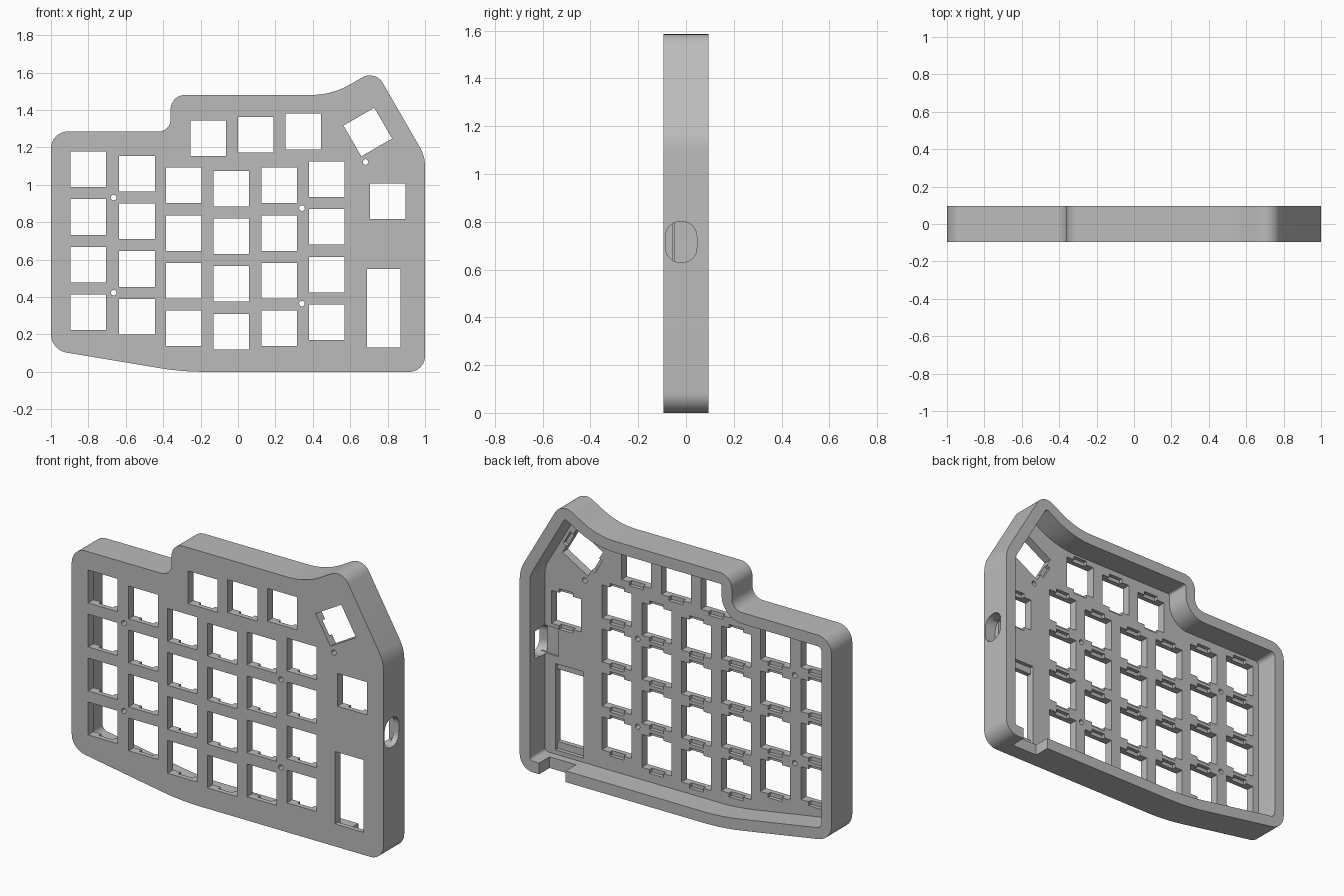
import bpy, bmesh, math
from mathutils import Vector

cube = bpy.data.objects.get("Cube")
if cube:
    bpy.data.objects.remove(cube, do_unlink=True)

FRONT, BACK, PLATE = -0.095, 0.095, -0.045   # case faces and inner plate face
WALL, KEY, PITCH = 0.065, 0.19, 0.255

grey = bpy.data.materials.new("case grey")
grey.use_nodes = True
grey.diffuse_color = (0.5, 0.5, 0.5, 1)
grey.node_tree.nodes["Principled BSDF"].inputs["Base Color"].default_value = (0.5, 0.5, 0.5, 1)


def rounded(corners, inset=0.0):
    """Counter-clockwise polygon with filleted corners, optionally inset."""
    pts = []
    for i, (x, z, radius) in enumerate(corners):
        p = Vector((x, z))
        a = (p - Vector(corners[i - 1][:2])).normalized()
        b = (Vector(corners[(i + 1) % len(corners)][:2]) - p).normalized()
        turn = math.atan2(a.x * b.y - a.y * b.x, a.dot(b))
        side = math.copysign(1, turn)
        p += inset * ((b - a) / math.sin(abs(turn)) * side)
        r = max(radius - side * inset, 0.012)
        start = p - a * r * math.tan(abs(turn) / 2)
        center = start + Vector((-a.y, a.x)) * r * side
        steps = max(5, int(abs(turn) / 0.12))
        for k in range(steps + 1):
            t = turn * k / steps
            v = start - center
            pts.append(center + Vector((v.x * math.cos(t) - v.y * math.sin(t),
                                        v.x * math.sin(t) + v.y * math.cos(t))))
    return pts


def prism(bm, pts, y0, y1):
    """Extrude an x-z profile along y."""
    face = bm.faces.new([bm.verts.new((p[0], y0, p[1])) for p in pts])
    top = bmesh.ops.extrude_face_region(bm, geom=[face])["geom"]
    for v in top:
        if isinstance(v, bmesh.types.BMVert):
            v.co.y = y1


def rect(cx, cz, w, h, angle=0.0):
    c, s = math.cos(angle), math.sin(angle)
    return [(cx + u * w / 2 * c - v * h / 2 * s, cz + u * w / 2 * s + v * h / 2 * c)
            for u, v in ((-1, -1), (1, -1), (1, 1), (-1, 1))]


def finish(name, bm):
    bmesh.ops.recalc_face_normals(bm, faces=bm.faces[:])
    mesh = bpy.data.meshes.new(name)
    bm.to_mesh(mesh)
    bm.free()
    obj = bpy.data.objects.new(name, mesh)
    bpy.context.collection.objects.link(obj)
    mesh.materials.append(grey)
    return obj


# Case outline: x, z, corner radius
outline = [(-1, 0.117, 0.1), (-0.3, 0, 1.5), (1, 0, 0.085), (1, 1.153, 0.2),
           (0.734, 1.614, 0.08), (0.502, 1.48, 0.42), (-0.36, 1.48, 0.075),
           (-0.36, 1.285, 0.065), (-1, 1.285, 0.09)]
bm = bmesh.new()
prism(bm, rounded(outline), FRONT, BACK)
case = finish("keyboard_case", bm)

# Hollow behind the key plate
bm = bmesh.new()
prism(bm, rounded(outline, WALL), PLATE, BACK + 0.1)
cutters = [finish("cavity_cutter", bm)]

# Key positions: staggered columns, top row, thumb-side keys
columns = [(-0.8, 1.083), (-0.54, 1.06), (-0.29, 0.997),
           (-0.035, 0.98), (0.22, 0.997), (0.475, 1.03)]
keys = [(x, z - PITCH * row, 0) for x, z in columns for row in range(4)]
keys += [(-0.16, 1.25, 0), (0.095, 1.267, 0), (0.35, 1.285, 0), (0.8, 0.912, 0),
         (0.694, 1.282, math.radians(30))]
screws = [(-0.665, 0.932), (-0.665, 0.423), (0.342, 0.875), (0.342, 0.365), (0.682, 1.122)]

# Key openings, tall key opening and screw holes
bm = bmesh.new()
for x, z, angle in keys:
    prism(bm, rect(x, z, KEY, KEY, angle), FRONT - 0.1, 0)
prism(bm, rect(0.78, 0.34, 0.18, 0.42), FRONT - 0.1, 0)
for x, z in screws:
    ring = [(x + 0.015 * math.cos(i * math.tau / 20), z + 0.015 * math.sin(i * math.tau / 20))
            for i in range(20)]
    prism(bm, ring, FRONT - 0.1, 0)
cutters.append(finish("key_cutter", bm))

# Clip notches behind each key, and the wider recess behind the tall key
bm = bmesh.new()
for x, z, angle in keys:
    if angle:
        angle += math.pi / 2
    prism(bm, rect(x, z, 0.09, KEY + 0.045, angle), PLATE - 0.022, 0)
prism(bm, rect(0.78, 0.34, 0.18, 0.5), PLATE - 0.022, 0)
cutters.append(finish("clip_cutter", bm))

# Oval port through the side wall
bm = bmesh.new()
oval = rounded([(-0.085, 0.63, 0.06), (0.045, 0.63, 0.06), (0.045, 0.8, 0.06), (-0.085, 0.8, 0.06)])
face = bm.faces.new([bm.verts.new((0.93, p.x, p.y)) for p in oval])
for v in bmesh.ops.extrude_face_region(bm, geom=[face])["geom"]:
    if isinstance(v, bmesh.types.BMVert):
        v.co.x = 1.1
cutters.append(finish("port_cutter", bm))

# Socket pocket inside the port, and the cable gap in the lower wall
bm = bmesh.new()
prism(bm, rect(0.908, 0.715, 0.115, 0.16), PLATE - 0.012, 0.05)
prism(bm, rect(0.79, 0, 0.17, 0.2), 0.0, BACK + 0.1)
cutters.append(finish("pocket_cutter", bm))

# Cut the case and discard the cutters
for cutter in cutters:
    mod = case.modifiers.new(cutter.name, "BOOLEAN")
    mod.operation = "DIFFERENCE"
    mod.solver = "EXACT"
    mod.object = cutter
    cutter.hide_render = True
bpy.ops.object.select_all(action="DESELECT")
case.select_set(True)
bpy.context.view_layer.objects.active = case
for mod in list(case.modifiers):
    bpy.ops.object.modifier_apply(modifier=mod.name)
for cutter in cutters:
    bpy.data.objects.remove(cutter, do_unlink=True)
bpy.ops.object.shade_smooth_by_angle(angle=math.radians(30))
